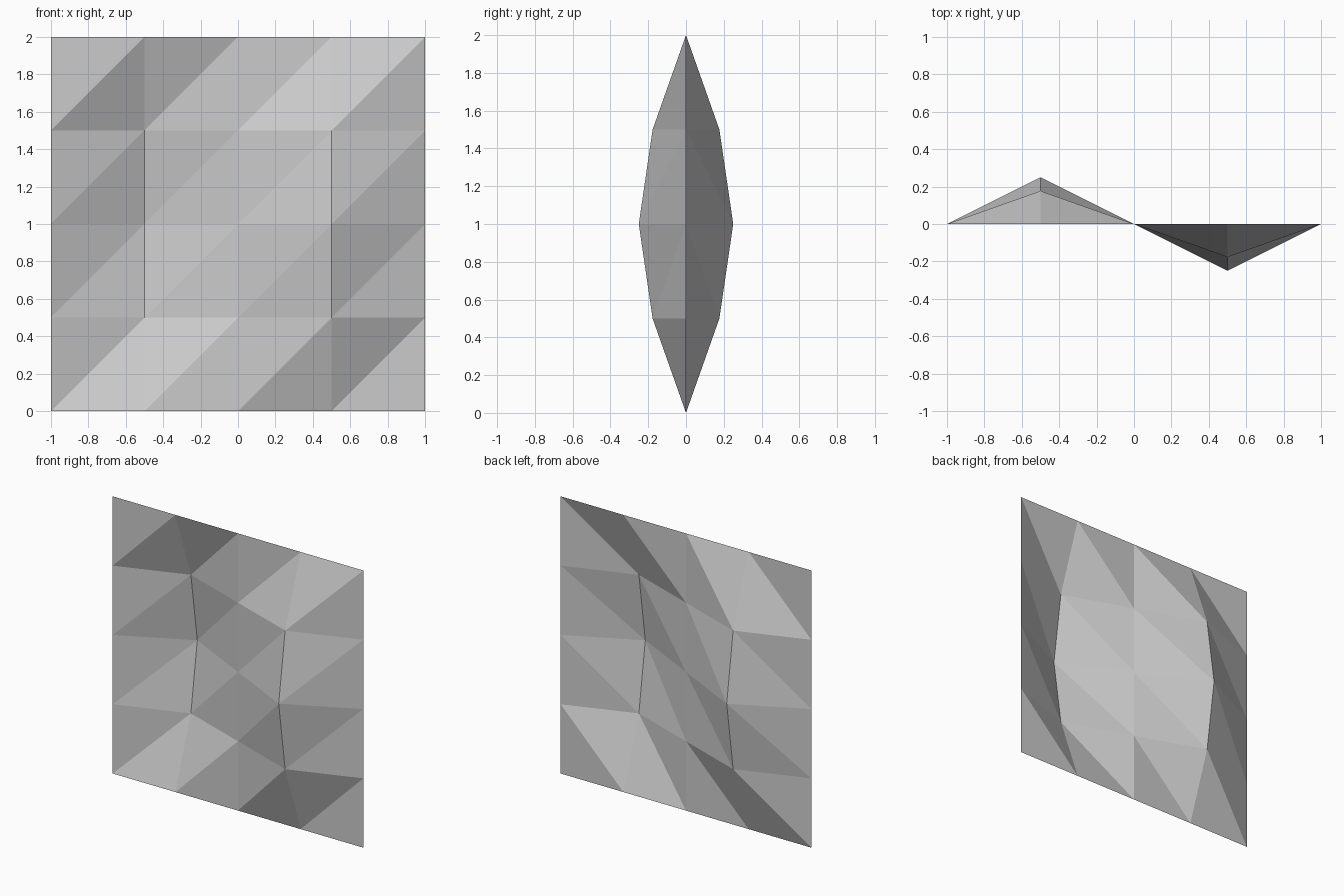
import bpy, bmesh, math

if "Cube" in bpy.data.objects:
    bpy.data.objects.remove(bpy.data.objects["Cube"])

N = 4  # cells per side

# Rippled upright sheet: one sine wave across, half a wave up
bm = bmesh.new()
grid = []
for j in range(N + 1):
    z = 2 * j / N
    row = []
    for i in range(N + 1):
        x = -1 + 2 * i / N
        y = -0.25 * math.sin(math.pi * x) * math.sin(math.pi * z / 2)
        row.append(bm.verts.new((x, y, z)))
    grid.append(row)

# Two flat triangles per cell, split from lower left to upper right
for j in range(N):
    for i in range(N):
        a, b = grid[j][i], grid[j][i + 1]
        c, d = grid[j + 1][i + 1], grid[j + 1][i]
        bm.faces.new((a, b, c))
        bm.faces.new((a, c, d))

mesh = bpy.data.meshes.new("rippled_sheet")
bm.to_mesh(mesh)
bm.free()
sheet = bpy.data.objects.new("rippled_sheet", mesh)
bpy.context.collection.objects.link(sheet)
